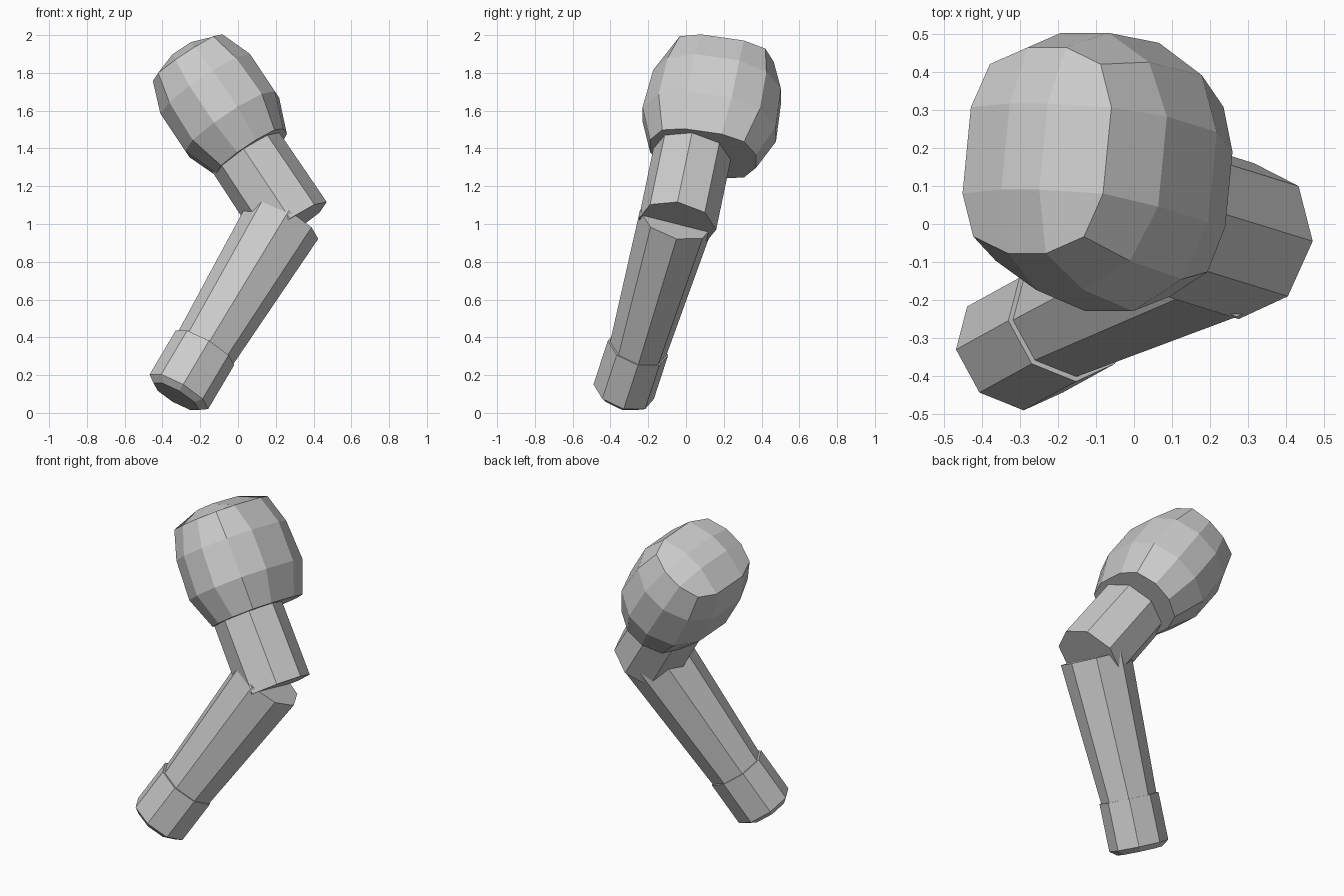
import bpy, bmesh, math
from mathutils import Vector

if "Cube" in bpy.data.objects:
    bpy.data.objects.remove(bpy.data.objects["Cube"])


def finish(bm, name):
    bmesh.ops.recalc_face_normals(bm, faces=bm.faces[:])
    me = bpy.data.meshes.new(name)
    bm.to_mesh(me)
    bm.free()
    ob = bpy.data.objects.new(name, me)
    bpy.context.collection.objects.link(ob)
    return ob


def frame(axis, side):
    """Orthonormal frame (u, v, w) with w along the limb."""
    w = Vector(axis).normalized()
    u = Vector(side)
    u = (u - w * u.dot(w)).normalized()
    return u, w.cross(u), w


def limb(name, origin, fr, rings, n=8):
    """Loft of octagons; rings = (distance, radius_u, radius_v)."""
    u, v, w = fr
    bm = bmesh.new()
    loops = []
    for t, ru, rv in rings:
        loops.append([bm.verts.new(Vector(origin) + w * t
                      + u * ru * math.cos(2 * math.pi * k / n)
                      + v * rv * math.sin(2 * math.pi * k / n)) for k in range(n)])
    for a, b in zip(loops, loops[1:]):
        for k in range(n):
            q = (k + 1) % n
            bm.faces.new((a[k], a[q], b[q], b[k]))
    bm.faces.new(loops[0])
    bm.faces.new(loops[-1])
    return finish(bm, name)


# Upper arm: straight octagonal prism from elbow up into the shoulder
elbow = Vector((0.295, -0.045, 1.0))
arm = frame((-0.547, 0.171, 0.82), (0.83, 0, 0.56))
limb("upper_arm", elbow, arm, [(0, 0.21, 0.208), (0.5, 0.205, 0.208)])

# Shoulder: rounded 3x3x3 block
# levels: distance, corner u/v, side bulge u, inner v, front bulge v, inner u, dome
levels = [
    (0.45, 0.170, 0.220, 0.212, 0.10, 0.285, 0.06, 0.0),
    (0.64, 0.220, 0.272, 0.285, 0.12, 0.358, 0.075, 0.0),
    (0.88, 0.212, 0.265, 0.285, 0.12, 0.343, 0.075, 0.0),
    (1.05, 0.175, 0.230, 0.222, 0.115, 0.275, 0.06, 0.06),
]
bm = bmesh.new()
u, v, w = arm
base = elbow + u * 0.022 + v * 0.06
pts = {}
for k, (t, a, b, bu, iv, bv, iu, dome) in enumerate(levels):
    for i in range(4):
        for j in range(4):
            ei, ej = i in (0, 3), j in (0, 3)
            if not (ei or ej) and k in (1, 2):
                continue
            x = a if ei and ej else bu if ei else iu
            y = b if ei and ej else bv if ej else iv
            lift = 0 if ei or ej else dome
            x *= 1 if i > 1 else -1
            y *= 1 if j > 1 else -1
            pts[i, j, k] = bm.verts.new(base + u * x + v * y + w * (t + lift))
rim = ([(i, 0) for i in range(3)] + [(3, j) for j in range(3)]
       + [(i, 3) for i in (3, 2, 1)] + [(0, j) for j in (3, 2, 1)])
for k in range(3):
    for p, q in zip(rim, rim[1:] + rim[:1]):
        bm.faces.new((pts[(*p, k)], pts[(*q, k)], pts[(*q, k + 1)], pts[(*p, k + 1)]))
for k in (0, 3):
    for i in range(3):
        for j in range(3):
            bm.faces.new([pts[i + a, j + b, k] for a, b in ((0, 0), (1, 0), (1, 1), (0, 1))])
finish(bm, "shoulder")

# Forearm: octagon tapering towards the wrist
wrist = Vector((-0.176, -0.254, 0.336))
top = Vector((0.245, -0.05, 1.03))
fore = frame(top - wrist, (0.86, 0, -0.51))
limb("forearm", wrist, fore,
     [(-0.04, 0.167, 0.152), ((top - wrist).length, 0.21, 0.2)])

# Wrist cuff: slightly wider, with a chamfered end
cuff = frame((0.49, 0.27, 0.826), (0.86, 0, -0.51))
limb("wrist_cuff", (-0.313, -0.33, 0.112), cuff,
     [(-0.03, 0.14, 0.125), (0, 0.18, 0.166), (0.28, 0.18, 0.166)])
